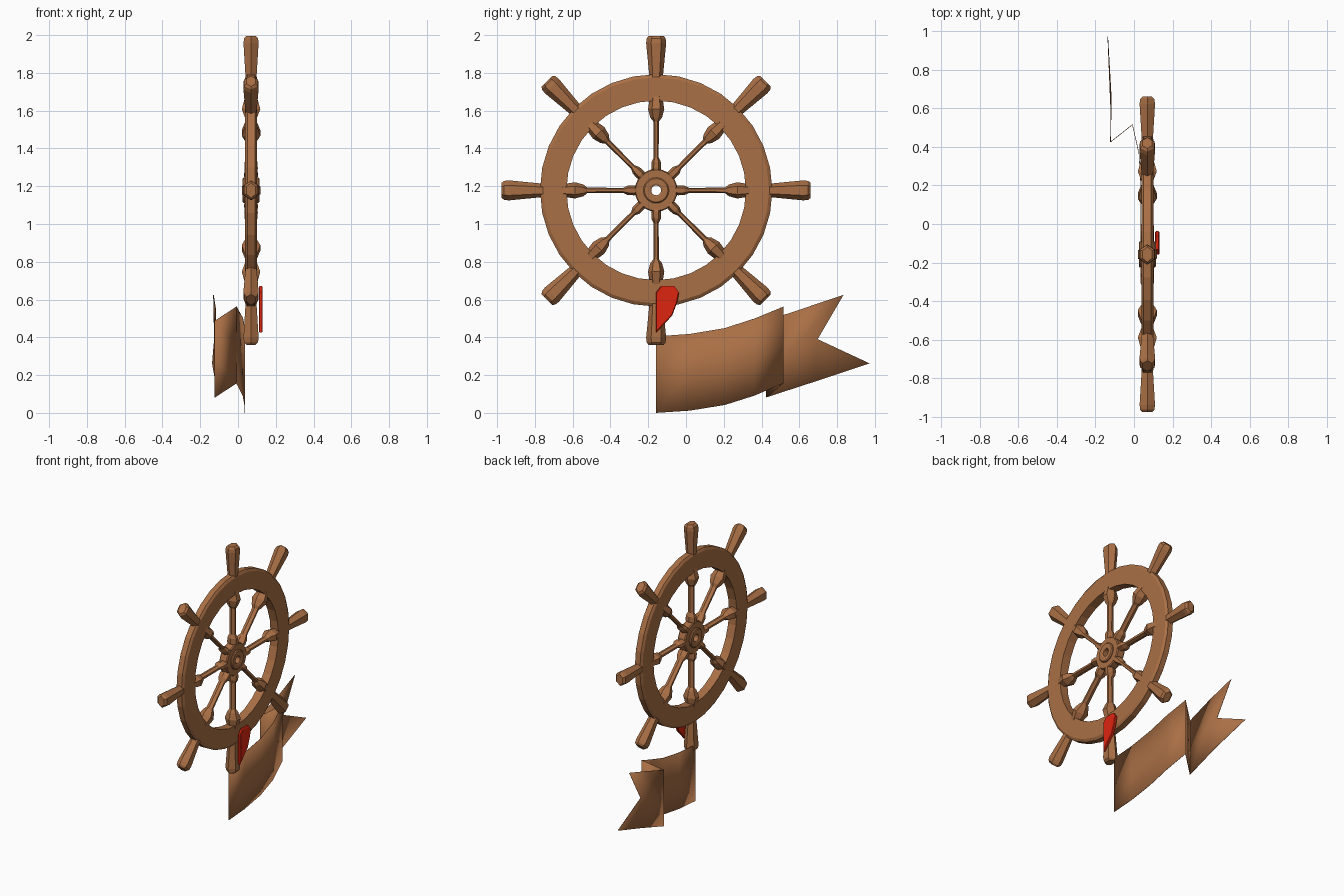
import bpy, bmesh, math
from mathutils import Vector

if "Cube" in bpy.data.objects:
    bpy.data.objects.remove(bpy.data.objects["Cube"])

CX, CY, CZ = 0.069, -0.158, 1.178   # wheel centre; the axle runs along x


def material(name, rgb):
    m = bpy.data.materials.new(name)
    m.diffuse_color = (*rgb, 1)
    m.use_nodes = True
    m.node_tree.nodes["Principled BSDF"].inputs["Base Color"].default_value = m.diffuse_color
    return m


wood = material("wood brown", (0.40, 0.16, 0.06))
red = material("bright red", (0.72, 0.018, 0.005))


def finish(name, bm, mat, smooth=None):
    bmesh.ops.recalc_face_normals(bm, faces=bm.faces)
    me = bpy.data.meshes.new(name)
    bm.to_mesh(me)
    bm.free()
    me.materials.append(mat)
    ob = bpy.data.objects.new(name, me)
    bpy.context.collection.objects.link(ob)
    if smooth:
        bpy.ops.object.select_all(action='DESELECT')
        ob.select_set(True)
        bpy.context.view_layer.objects.active = ob
        bpy.ops.object.shade_smooth_by_angle(angle=math.radians(smooth))
    return ob


def wheel_point(x, r, a, side=0.0):
    """Point at radius r and angle a, shifted sideways along the tangent."""
    c, s = math.cos(a), math.sin(a)
    return Vector((CX + x, CY + r * s + side * c, CZ + r * c - side * s))


def ring(name, profile, n, smooth=None):
    """Sweep a closed (radius, x) profile round the axle."""
    bm = bmesh.new()
    rows = [[bm.verts.new(wheel_point(x, r, 2 * math.pi * i / n)) for r, x in profile]
            for i in range(n)]
    k = len(profile)
    for i in range(n):
        a, b = rows[i], rows[(i + 1) % n]
        for j in range(k):
            bm.faces.new((a[j], a[(j + 1) % k], b[(j + 1) % k], b[j]))
    return finish(name, bm, wood, smooth)


def turned(name, sections, angle, sides=6):
    """Loft (radius, half width, half depth) sections outward along a spoke."""
    bm = bmesh.new()
    rows = []
    for r, w, d in sections:
        row = []
        for i in range(sides):
            t = 2 * math.pi * i / sides
            row.append(bm.verts.new(wheel_point(d * math.sin(t) / 0.866, r, angle, w * math.cos(t))))
        rows.append(row)
    for a, b in zip(rows, rows[1:]):
        for j in range(sides):
            bm.faces.new((a[j], a[(j + 1) % sides], b[(j + 1) % sides], b[j]))
    bm.faces.new(rows[0])
    bm.faces.new(rows[-1])
    return finish(name, bm, wood)


# Rim with chamfered outer edge
ring("rim", [(0.475, -0.031), (0.598, -0.031), (0.615, -0.020),
             (0.615, 0.020), (0.598, 0.031), (0.475, 0.031)], 32)

# Hub: wide disc and raised centre collar around the axle hole
ring("hub_disc", [(0.04, -0.031), (0.108, -0.031), (0.113, -0.024),
                  (0.113, 0.024), (0.108, 0.031), (0.04, 0.031)], 24)
ring("hub_collar", [(0.026, -0.040), (0.036, -0.044), (0.062, -0.044), (0.068, -0.038),
                    (0.068, 0.038), (0.062, 0.044), (0.036, 0.044), (0.026, 0.040)], 24)

# Eight turned spokes with grips outside the rim
spoke = [(0.09, 0.018, 0.026), (0.115, 0.026, 0.036), (0.15, 0.025, 0.034), (0.175, 0.013, 0.022),
         (0.365, 0.015, 0.022), (0.385, 0.031, 0.032), (0.43, 0.043, 0.049), (0.50, 0.032, 0.030)]
grip = [(0.57, 0.035, 0.028), (0.615, 0.037, 0.030), (0.78, 0.053, 0.040),
        (0.805, 0.050, 0.037), (0.818, 0.040, 0.024)]
for i in range(8):
    turned(f"spoke_{i + 1}", spoke, i * math.pi / 4)
    turned(f"grip_{i + 1}", grip, i * math.pi / 4)

# Red half-heart plate in front of the lowest grip, with rounded edges
outline = [(-0.158, 0.425), (-0.073, 0.515), (-0.045, 0.59), (-0.037, 0.638),
           (-0.062, 0.672), (-0.132, 0.672), (-0.158, 0.64)]
bm = bmesh.new()
mid = Vector((-0.115, 0.58))
rows = []
for x, s in ((0.110, 0.93), (0.114, 1.0), (0.127, 1.0), (0.131, 0.93)):
    pts = [mid + (Vector(p) - mid) * s for p in outline]
    rows.append([bm.verts.new((x, p.x, p.y)) for p in pts])
for a, b in zip(rows, rows[1:]):
    for j in range(len(outline)):
        k = (j + 1) % len(outline)
        bm.faces.new((a[j], a[k], b[k], b[j]))
bm.faces.new(rows[0])
bm.faces.new(rows[-1])
finish("half_heart", bm, red)


def cloth(name, columns):
    """Thin sheet from columns of three points (bottom, middle, top)."""
    bm = bmesh.new()
    rows = [[bm.verts.new(p) for p in col] for col in columns]
    for a, b in zip(rows, rows[1:]):
        for j in range(2):
            bm.faces.new((a[j], b[j], b[j + 1], a[j + 1]))
    ob = finish(name, bm, wood, 40)
    mod = ob.modifiers.new("thickness", 'SOLIDIFY')
    mod.thickness = 0.003
    mod.offset = 0


def column(x, y, low, high):
    return [(x, y, low), (x, y, (low + high) / 2), (x, y, high)]


# Ribbon: front band, fold behind it, and notched tail
cloth("ribbon_band", [column(0.036, -0.158, 0.0, 0.405), column(0.036, 0.02, 0.012, 0.418),
                      column(0.035, 0.206, 0.042, 0.449), column(0.026, 0.364, 0.092, 0.50),
                      column(-0.008, 0.515, 0.157, 0.562)])
cloth("ribbon_fold", [column(-0.008, 0.515, 0.157, 0.562), column(-0.122, 0.425, 0.082, 0.488)])
cloth("ribbon_tail", [column(-0.122, 0.425, 0.082, 0.488),
                      [(-0.119, 0.68, 0.165), (-0.119, 0.56, 0.337), (-0.119, 0.63, 0.556)],
                      [(-0.136, 0.972, 0.262), (-0.125, 0.697, 0.39), (-0.130, 0.834, 0.625)]])
